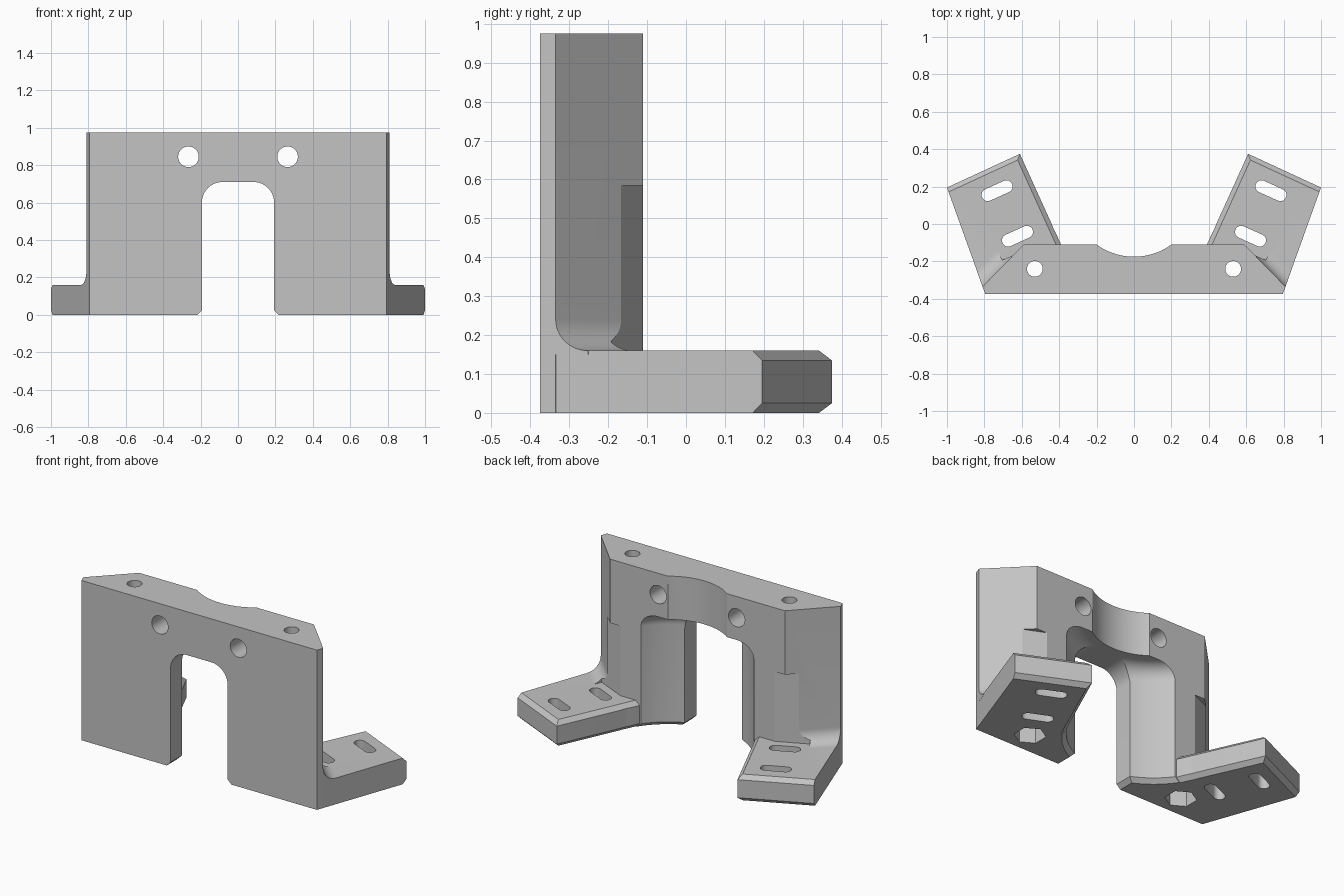
import bpy, bmesh
from math import pi, sin, cos, radians
from mathutils import Matrix, Vector

cube = bpy.data.objects.get("Cube")
if cube:
    bpy.data.objects.remove(cube)

HEIGHT, FOOT, CHAMFER = 0.975, 0.16, 0.025
ARC_Y = 0.165                     # axis of the round cut-outs
TILT = radians(-24.4)             # direction of the splayed feet

grey = bpy.data.materials.new("plain_grey")
grey.use_nodes = True
colour = (0.55, 0.55, 0.55, 1)
grey.diffuse_color = colour
grey.node_tree.nodes["Principled BSDF"].inputs["Base Color"].default_value = colour


def finish(name, bm):
    bmesh.ops.recalc_face_normals(bm, faces=bm.faces)
    mesh = bpy.data.meshes.new(name)
    bm.to_mesh(mesh)
    bm.free()
    mesh.materials.append(grey)
    ob = bpy.data.objects.new(name, mesh)
    bpy.context.collection.objects.link(ob)
    return ob


def loft(bm, lower, upper):
    """Closed solid between two matching loops."""
    a, b = ([bm.verts.new(p) for p in loop] for loop in (lower, upper))
    bm.faces.new(a)
    bm.faces.new(b)
    for i in range(len(a)):
        j = (i + 1) % len(a)
        bm.faces.new((a[i], a[j], b[j], b[i]))
    return a, b


def prism(name, pts, z0, z1, matrix=Matrix(), side=1):
    bm = bmesh.new()
    loft(bm, [(x, y, z0) for x, y in pts], [(x, y, z1) for x, y in pts])
    bm.transform(Matrix.Diagonal((side, 1, 1, 1)) @ matrix)
    return finish(name, bm)


def arc(cx, cy, r, a0, a1, n):
    return [(cx + r * cos(radians(a0 + (a1 - a0) * i / n)),
             cy + r * sin(radians(a0 + (a1 - a0) * i / n))) for i in range(n + 1)]


def circle(x, y, r, n=48, start=0):
    return arc(x, y, r, start, start + 360, n)[:-1]


def lathe(name, profile, n=128):
    bm = bmesh.new()
    verts = [bm.verts.new((r, 0, z)) for r, z in profile]
    edges = [bm.edges.new(p) for p in zip(verts, verts[1:])]
    bmesh.ops.spin(bm, geom=verts + edges, axis=(0, 0, 1), cent=(0, 0, 0),
                   steps=n, angle=2 * pi)
    bmesh.ops.remove_doubles(bm, verts=bm.verts, dist=1e-5)
    bm.transform(Matrix.Translation((0, ARC_Y, 0)))
    return finish(name, bm)


def combine(target, other, operation):
    mod = target.modifiers.new(other.name, 'BOOLEAN')
    mod.operation, mod.solver, mod.object = operation, 'EXACT', other
    bpy.context.view_layer.objects.active = target
    bpy.ops.object.modifier_apply(modifier=mod.name)
    bpy.data.objects.remove(other)


def foot(side):
    """Splayed foot with chamfered inner and end edges."""
    pts = [(0.795, -0.375), (1.0, 0.195), (0.61, 0.375), (0.349, -0.2), (0.5, -0.375)]
    bm = bmesh.new()
    a, b = loft(bm, [(side * x, y, 0) for x, y in pts],
                [(side * x, y, FOOT) for x, y in pts])
    edges = [bm.edges.get((loop[i], loop[i + 1])) for loop in (a, b) for i in (1, 2)]
    bmesh.ops.bevel(bm, geom=edges, offset=CHAMFER, segments=1, affect='EDGES')
    return finish("foot", bm)


def foot_fillet(side, r=0.08, sink=0.01):
    """Concave blend between the slanted body side and the foot top."""
    section = [(-sink, FOOT - sink), (r, FOOT - sink)]
    section += [(d, z) for d, z in arc(r, FOOT + r, r, 270, 180, 12)]
    section += [(-sink, FOOT + r)]
    n = Vector((0.715, 0.699))
    out = Vector((0.205, 0.57))
    out /= out.dot(n)
    outer, inner = Vector((0.81, -0.335)), Vector((0.59, -0.11))
    ends = []
    for base, step in ((outer, out), (inner, n)):
        ends.append([(side * (base + step * d).x, (base + step * d).y, z)
                     for d, z in section])
    bm = bmesh.new()
    loft(bm, *ends)
    return finish("foot_fillet", bm)


# Upright body
half = [(0.795, -0.375), (0.81, -0.335), (0.59, -0.11)]
bracket = prism("bracket", half + [(-x, y) for x, y in reversed(half)], 0, HEIGHT)

# Feet and their blends
for side in (1, -1):
    combine(bracket, foot(side), 'UNION')
    combine(bracket, foot_fillet(side), 'UNION')

# Arched opening, widening at the bottom edge
w, top, r = 0.193, 0.71, 0.11
right_half = [(w + 2 * CHAMFER, -CHAMFER), (w, CHAMFER)] + arc(w - r, top - r, r, 0, 90, 16)
arch = right_half + [(-x, z) for x, z in reversed(right_half)]
upright = Matrix.Rotation(pi / 2, 4, 'X')
combine(bracket, prism("arch_cutter", arch, -0.2, 0.5, upright), 'DIFFERENCE')

# Round relief behind the opening, and the shallower one above it
R, f = 0.47, 0.09
relief = [(0, -CHAMFER), (R + 2 * CHAMFER, -CHAMFER), (R, CHAMFER)]
relief += arc(R - f, top - f, f, 0, 90, 12) + [(0, top)]
combine(bracket, lathe("relief_cutter", relief), 'DIFFERENCE')
combine(bracket, lathe("scoop_cutter", [(0, 0.5), (0.34, 0.5), (0.34, 1.2), (0, 1.2)]),
        'DIFFERENCE')

# Holes, nut pockets, slots and screw clearance on both sides
for side in (1, -1):
    cutters = [
        prism("front_hole", circle(0.265, 0.845, 0.055), -0.2, 0.6, upright, side),
        prism("bolt_hole", circle(0.53, -0.24, 0.042), -0.1, 1.2, side=side),
        prism("nut_pocket", circle(0.53, -0.24, 0.088, 6, 30), -0.1, 0.1, side=side),
    ]
    slot = arc(0.055, 0, 0.033, -90, 90, 12) + arc(-0.055, 0, 0.033, 90, 270, 12)
    for x, y in ((0.623, -0.065), (0.732, 0.178)):
        place = Matrix.Translation((x, y, 0)) @ Matrix.Rotation(TILT, 4, 'Z')
        cutters.append(prism("slot", slot, -0.1, 0.3, place, side))
    place = Matrix.Translation((0.62, -0.065, 0)) @ Matrix.Rotation(TILT, 4, 'Z')
    box = [(-0.13, -0.082), (0.13, -0.082), (0.13, 0.3), (-0.13, 0.3)]
    cutters.append(prism("screw_clearance", box, FOOT, 0.585, place, side))
    for cutter in cutters:
        combine(bracket, cutter, 'DIFFERENCE')

# Smooth curved walls, keep the machined edges sharp
bpy.ops.object.select_all(action='DESELECT')
bracket.select_set(True)
bpy.context.view_layer.objects.active = bracket
bpy.ops.object.shade_smooth_by_angle(angle=radians(20))
